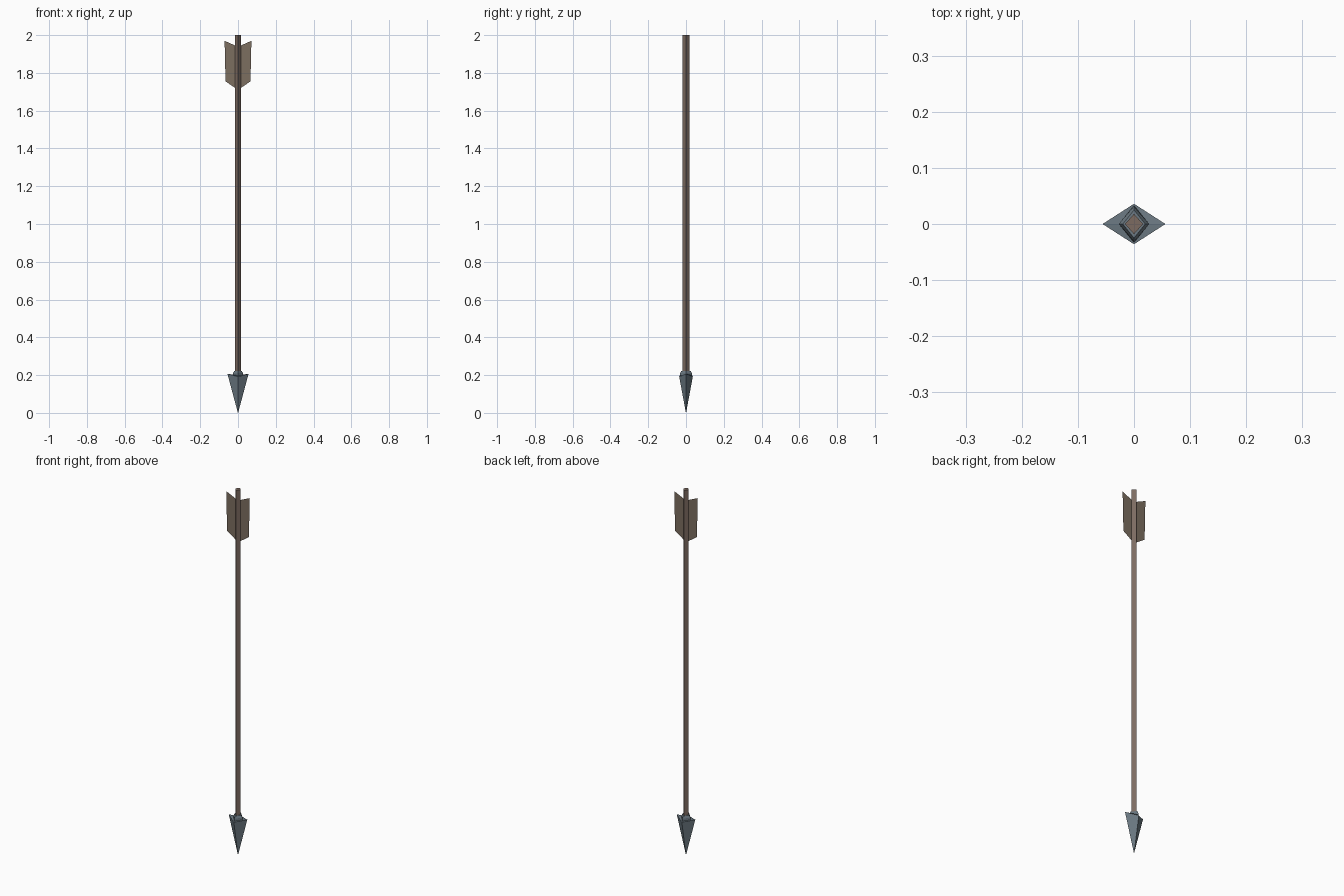
import bpy

if "Cube" in bpy.data.objects:
    bpy.data.objects.remove(bpy.data.objects["Cube"])

def material(name, rgb):
    m = bpy.data.materials.new(name)
    lin = [(c / 255 / 12.92) if c < 10 else ((c / 255 + 0.055) / 1.055) ** 2.4 for c in rgb]
    m.diffuse_color = (*lin, 1)
    m.use_nodes = True
    m.node_tree.nodes["Principled BSDF"].inputs["Base Color"].default_value = m.diffuse_color
    return m

wood = material("brown wood", (124, 107, 97))
feather = material("feather brown", (124, 110, 96))
steel = material("blue grey steel", (108, 122, 131))

def add(name, verts, faces, mat):
    me = bpy.data.meshes.new(name)
    me.from_pydata(verts, [], faces)
    me.materials.append(mat)
    ob = bpy.data.objects.new(name, me)
    bpy.context.collection.objects.link(ob)
    return ob

def diamond_loft(name, rings, mat):
    """Stack of diamond rings (rx, ry, z at x corners, z at y corners), bottom to top."""
    verts, faces = [], []
    for rx, ry, zx, zy in rings:
        verts += [(rx, 0, zx), (0, ry, zy), (-rx, 0, zx), (0, -ry, zy)]
    for r in range(len(rings) - 1):
        for i in range(4):
            a, b = r * 4 + i, r * 4 + (i + 1) % 4
            faces.append((a, b, b + 4, a + 4))
    n = len(verts)
    faces += [(3, 2, 1, 0), (n - 4, n - 3, n - 2, n - 1)]
    return add(name, verts, faces, mat)

# Four-sided shaft
diamond_loft("shaft", [(0.016, 0.018, 0.19, 0.19), (0.016, 0.018, 2.0, 2.0)], wood)

# Arrowhead: point, wide barbs, then a small socket around the shaft
diamond_loft("arrowhead", [
    (0.0005, 0.0005, 0, 0),
    (0.056, 0.036, 0.207, 0.192),
    (0.027, 0.033, 0.198, 0.198),
    (0.027, 0.031, 0.21, 0.21),
    (0.02, 0.025, 0.222, 0.222)], steel)

# Pair of flat feather vanes
for side, name in ((1, "right_vane"), (-1, "left_vane")):
    pts = [(0, 1.71), (0.066, 1.755), (0.071, 1.97), (0, 1.938)]
    add(name, [(side * x, 0, z) for x, z in pts], [(0, 1, 2, 3)], feather)
